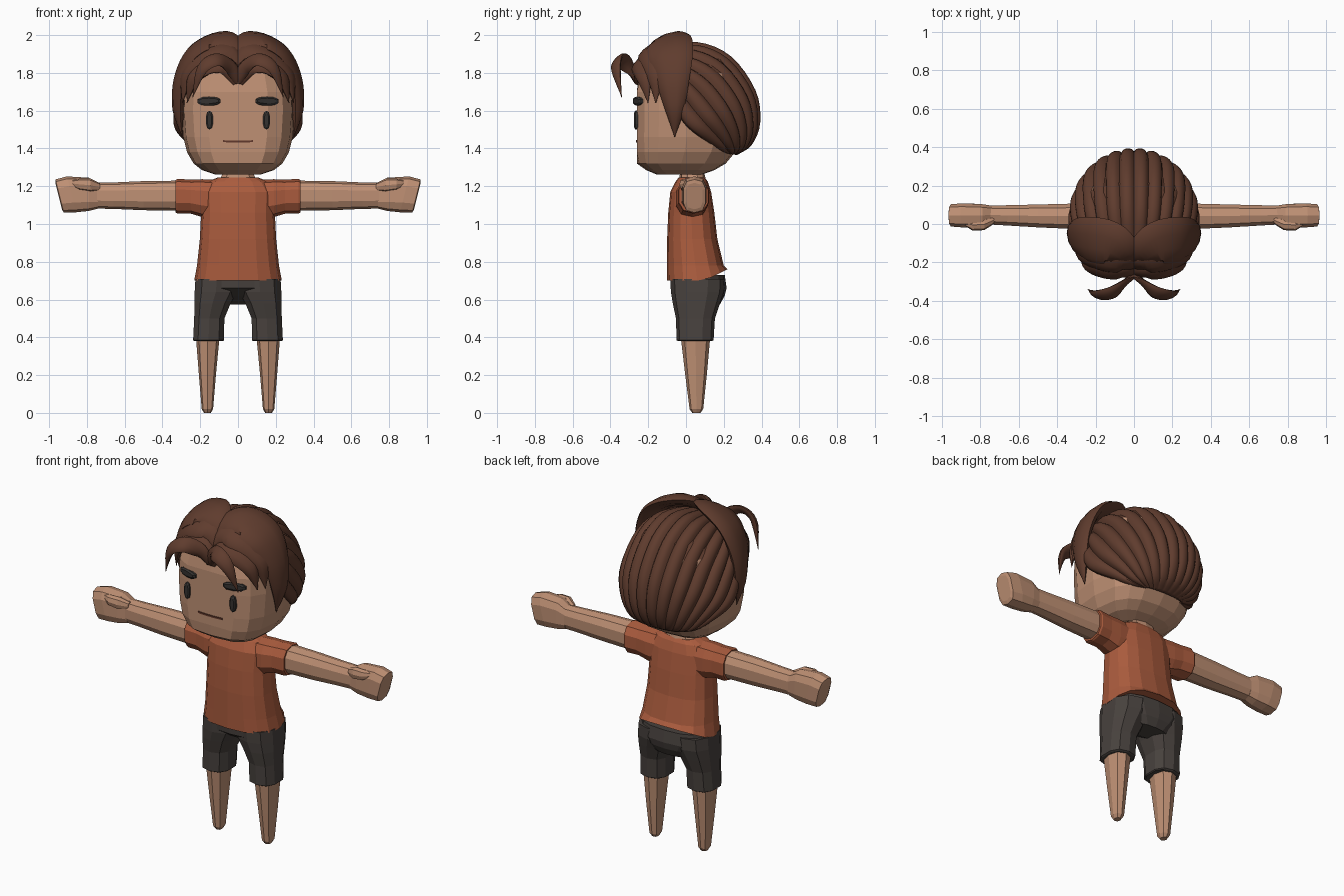
import bpy
import bmesh
import math
from mathutils import Vector

if "Cube" in bpy.data.objects:
    bpy.data.objects.remove(bpy.data.objects["Cube"])


def material(name, rgb):
    m = bpy.data.materials.new(name)
    m.use_nodes = True
    m.diffuse_color = (*rgb, 1)
    node = m.node_tree.nodes["Principled BSDF"]
    node.inputs["Base Color"].default_value = (*rgb, 1)
    node.inputs["Roughness"].default_value = 0.9
    return m


skin = material("skin", (0.52, 0.28, 0.175))
shirt_red = material("shirt rust", (0.40, 0.105, 0.047))
hair_brown = material("hair brown", (0.115, 0.045, 0.027))
shorts_grey = material("shorts charcoal", (0.065, 0.054, 0.048))
eye_dark = material("eye dark", (0.035, 0.032, 0.030))
mouth_brown = material("mouth brown", (0.12, 0.04, 0.025))


def finish(name, bm, mat, mirror=False, smooth=None):
    bmesh.ops.recalc_face_normals(bm, faces=bm.faces)
    mesh = bpy.data.meshes.new(name)
    bm.to_mesh(mesh)
    bm.free()
    mesh.materials.append(mat)
    ob = bpy.data.objects.new(name, mesh)
    bpy.context.collection.objects.link(ob)
    if mirror:
        mod = ob.modifiers.new("mirror", "MIRROR")
        mod.use_mirror_merge = False
    if smooth:
        bpy.ops.object.select_all(action="DESELECT")
        ob.select_set(True)
        bpy.context.view_layer.objects.active = ob
        bpy.ops.object.shade_smooth_by_angle(angle=math.radians(smooth))
    return ob


def skin_rings(bm, rings, closed=True):
    """Bridge rows of points; closed rows also get end caps."""
    rows = [[bm.verts.new(p) for p in ring] for ring in rings]
    n = len(rows[0])
    for a, b in zip(rows, rows[1:]):
        for i in range(n if closed else n - 1):
            j = (i + 1) % n
            bm.faces.new((a[i], a[j], b[j], b[i]))
    if closed:
        bm.faces.new(rows[0])
        bm.faces.new(rows[-1])


def loft(name, axis, rings, mat, sides=10, power=2.5, mirror=False, bend=None, smooth=None):
    """Rings are (position, centre 1, centre 2, radius 1, radius 2)."""
    def ring(pos, c1, c2, r1, r2):
        out = []
        for i in range(sides):
            a = math.tau * (i + 0.5 * (sides % 4 == 2)) / sides
            u, v = [c + r * math.copysign(abs(t) ** (2 / power), t)
                    for c, r, t in ((c1, r1, math.cos(a)), (c2, r2, math.sin(a)))]
            p = Vector({"x": (pos, u, v), "y": (u, pos, v), "z": (u, v, pos)}[axis])
            if bend:
                bend(p)
            out.append(p)
        return out
    bm = bmesh.new()
    skin_rings(bm, [ring(*r) for r in rings])
    return finish(name, bm, mat, mirror, smooth)


def spline(points, steps):
    """Sample a smooth curve through tuples of any length."""
    out = []
    last = len(points) - 1
    for i in range(last):
        quad = [points[max(i - 1, 0)], points[i], points[i + 1], points[min(i + 2, last)]]
        for s in range(steps):
            t = s / steps
            out.append([b + 0.5 * t * (c - a + t * (2 * a - 5 * b + 4 * c - d
                        + t * (3 * (b - c) + d - a))) for a, b, c, d in zip(*quad)])
    return out + [list(points[-1])]


# Head: flat face, rounded back, scalp in hair colour
def shape_head(p):
    p.y = max(p.y, -0.26)
    if p.y > 0:
        p.x *= 1 - 2.2 * p.y ** 2


head = loft("head", "z", [
    (1.262, 0, -.035, .12, .12), (1.285, 0, -.03, .19, .18), (1.32, 0, -.025, .235, .235),
    (1.38, 0, -.008, .27, .268), (1.46, 0, .005, .29, .285), (1.6, 0, .01, .3, .29),
    (1.7, 0, .01, .295, .285), (1.8, 0, .01, .265, .26), (1.87, 0, .02, .2, .2),
    (1.91, 0, .02, .1, .1)], skin, sides=16, power=3, bend=shape_head)
head.data.materials.append(hair_brown)
for f in head.data.polygons:
    f.material_index = int(f.center.z > 1.8)
loft("neck", "z", [(1.14, 0, .03, .12, .08), (1.235, 0, .035, .1, .07),
                   (1.3, 0, .03, .07, .06)], skin)


# Face details
def follow_face(p):
    p.y += max(abs(p.x) - 0.12, 0) * 0.35


loft("eyes", "y", [(-.24, .151, 1.55, .019, .05), (-.268, .151, 1.55, .019, .05),
                   (-.274, .151, 1.55, .011, .04)], eye_dark, mirror=True)
loft("eyebrows", "y", [(-.22, .154, 1.65, .064, .024), (-.272, .154, 1.65, .064, .024),
                       (-.28, .154, 1.652, .052, .014)], eye_dark, mirror=True, bend=follow_face)
bm = bmesh.new()
arc = [(x / 100, 1.436 + 0.0012 * (x / 4) ** 2 * 0.6) for x in range(-8, 9, 2)]
skin_rings(bm, [[(x, y, z + h) for y, h in
                 ((-.25, -.005), (-.265, -.005), (-.265, .005), (-.25, .005))] for x, z in arc])
finish("mouth", bm, mouth_brown)


# Back hair: fluted shell of locks running from the crown to the nape
LOCKS, SEG = 14, 6
shell = spline([  # outline y, outline z, lower edge y, lower edge z, half width
    (-.14, 1.93, -.12, 1.80, .24), (.06, 1.965, -.05, 1.68, .315), (.24, 1.89, 0, 1.59, .34),
    (.37, 1.71, .07, 1.51, .335), (.395, 1.54, .15, 1.44, .28), (.35, 1.42, .21, 1.385, .21),
    (.27, 1.365, .24, 1.37, .13)], 4)
rows = []
for py, pz, by, bz, w in shell:
    row = []
    for k in range(LOCKS * SEG + 1):
        a = math.radians(-97 + 194 * k / (LOCKS * SEG))
        flute = 0.93 + 0.07 * math.sin(math.pi * (k % SEG) / SEG) ** 0.6
        c, s = math.cos(a) * flute, math.sin(a) * flute
        row.append((w * s, by + (py - by) * c, bz + (pz - bz) * c))
    rows.append(row)
bm = bmesh.new()
skin_rings(bm, rows, closed=False)
back_hair = finish("back_hair", bm, hair_brown, smooth=35)
solid = back_hair.modifiers.new("thickness", "SOLIDIFY")
solid.thickness = 0.025
solid.offset = -1


# Front locks: tapered lens sections swept along curves
def lock(name, path, thick):
    pts = spline(path, 5)
    pos = [Vector(p[:3]) for p in pts]
    rings = []
    for i, p in enumerate(pos):
        along = (pos[min(i + 1, len(pos) - 1)] - pos[max(i - 1, 0)]).normalized()
        out = p - Vector((0, 0, 1.62))
        out = (out - along * out.dot(along)).normalized()
        side = along.cross(out)
        w = max(pts[i][3], 0.002)
        t = min(thick, w * 0.6)
        rings.append([p + side * w * math.cos(a) + out * t * math.sin(a)
                      for a in [math.tau * k / 10 for k in range(10)]])
    bm = bmesh.new()
    skin_rings(bm, rings)
    finish(name, bm, hair_brown, mirror=True, smooth=40)


lock("side_locks", [(0, -.2, 1.80, .03), (.035, -.16, 1.93, .08), (.12, -.10, 1.967, .12),
                    (.24, -.08, 1.90, .12), (.305, -.07, 1.76, .09), (.315, -.06, 1.6, .05),
                    (.295, -.06, 1.46, 0)], .033)
lock("temple_locks", [(0, -.22, 1.78, .03), (.05, -.2, 1.90, .07), (.16, -.18, 1.9, .08),
                      (.26, -.16, 1.8, .06), (.295, -.16, 1.64, 0)], .03)
lock("fringe_locks", [(0, -.25, 1.75, .03), (.06, -.25, 1.835, .055), (.15, -.24, 1.84, .06),
                      (.235, -.22, 1.77, .045), (.27, -.2, 1.64, 0)], .025)
lock("forelocks", [(0, -.26, 1.75, .02), (.04, -.30, 1.83, .04), (.11, -.355, 1.87, .045),
                   (.19, -.37, 1.82, .035), (.24, -.34, 1.67, 0)], .016)


# Shirt, with the hem lifted over the seat
def lift_hem(p):
    if p.z < 0.72 and p.y > 0.1:
        p.z += (p.y - 0.1) * 0.5


loft("shirt", "z", [(.70, 0, .06, .232, .16), (.78, 0, .05, .217, .15), (.92, 0, .033, .202, .133),
                    (1.06, 0, .028, .195, .122), (1.17, 0, .025, .2, .108),
                    (1.225, 0, .03, .16, .085), (1.245, 0, .03, .11, .07)],
     shirt_red, sides=16, bend=lift_hem)
loft("sleeves", "x", [(.1, .03, 1.13, .085, .105), (.19, .032, 1.137, .088, .1),
                      (.25, .037, 1.145, .082, .09), (.32, .04, 1.147, .085, .092),
                      (.33, .04, 1.147, .08, .087)], shirt_red, mirror=True)

# Arms, fists and thumbs
loft("arms", "x", [(.28, .04, 1.15, .07, .08), (.5, .042, 1.15, .062, .077),
                   (.66, .045, 1.15, .055, .07), (.78, .047, 1.15, .05, .068)],
     skin, mirror=True)


def slant(p):
    if p.x > 0.85:
        p.x += (p.z - 1.15) * 0.25


loft("hands", "x", [(.74, .047, 1.148, .05, .066), (.79, .045, 1.157, .06, .088),
                    (.88, .045, 1.157, .065, .095), (.945, .045, 1.148, .06, .088),
                    (.95, .045, 1.148, .045, .07)], skin, power=3, mirror=True, bend=slant)
loft("thumbs", "x", [(.73, .02, 1.195, .02, .02), (.78, -.002, 1.205, .03, .035),
                     (.84, -.005, 1.21, .03, .03), (.88, .005, 1.215, .015, .016)],
     skin, sides=8, mirror=True)

# Shorts: hips with a seat, and two legs
loft("shorts_hips", "z", [(.575, 0, .12, .11, .06), (.62, 0, .09, .17, .115),
                          (.66, 0, .067, .215, .148), (.73, 0, .06, .218, .145)],
     shorts_grey, sides=16)
loft("shorts_legs", "z", [(.38, .155, .048, .078, .09), (.385, .156, .048, .085, .098),
                          (.5, .152, .05, .083, .103), (.58, .135, .055, .1, .125),
                          (.64, .117, .06, .117, .14), (.71, .112, .06, .118, .143)],
     shorts_grey, mirror=True)

# Bare tapered legs
loft("legs", "z", [(0, .162, .055, .018, .022), (.02, .162, .055, .03, .036),
                   (.2, .162, .053, .045, .057), (.42, .16, .05, .064, .08)],
     skin, sides=8, mirror=True)
